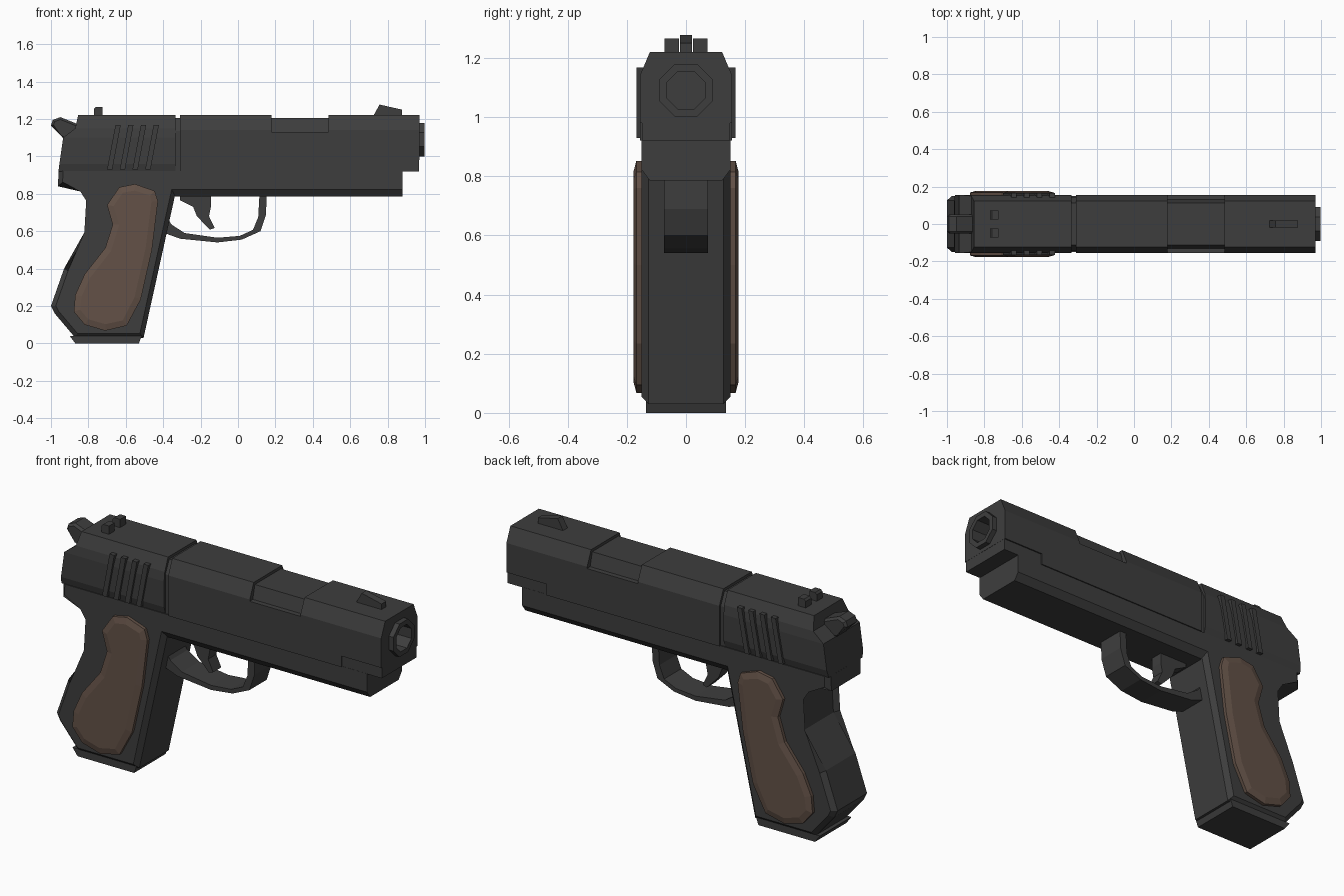
import bpy, bmesh, math
from mathutils import Matrix

cube = bpy.data.objects.get("Cube")
if cube:
    bpy.data.objects.remove(cube, do_unlink=True)


def material(name, rgb):
    m = bpy.data.materials.new(name)
    m.use_nodes = True
    m.diffuse_color = (*rgb, 1)
    bsdf = next(n for n in m.node_tree.nodes if n.type == 'BSDF_PRINCIPLED')
    bsdf.inputs["Base Color"].default_value = (*rgb, 1)
    bsdf.inputs["Roughness"].default_value = 0.7
    return m


STEEL = material("dark steel", (0.048, 0.048, 0.048))
WOOD = material("brown grip", (0.125, 0.083, 0.063))


def finish(name, bm, mat):
    bmesh.ops.recalc_face_normals(bm, faces=bm.faces)
    mesh = bpy.data.meshes.new(name)
    bm.to_mesh(mesh)
    bm.free()
    mesh.materials.append(mat)
    ob = bpy.data.objects.new(name, mesh)
    bpy.context.collection.objects.link(ob)
    return ob


def plate(name, outline, y0, y1, bevel=0, keep=lambda mid: True, mat=STEEL):
    """Side outline (x, z) extruded from y0 to y1, optionally chamfered round the rim."""
    bm = bmesh.new()
    a = [bm.verts.new((x, y0, z)) for x, z in outline]
    b = [bm.verts.new((x, y1, z)) for x, z in outline]
    sides = [bm.faces.new(a), bm.faces.new(b)]
    n = len(a)
    for i in range(n):
        j = (i + 1) % n
        bm.faces.new((a[i], a[j], b[j], b[i]))
    if bevel:
        rim = [e for f in sides for e in f.edges
               if keep((e.verts[0].co + e.verts[1].co) / 2)]
        bmesh.ops.bevel(bm, geom=rim, offset=bevel, segments=1, affect='EDGES')
    return finish(name, bm, mat)


def bar(name, half, x0, x1):
    """Symmetric section (y, z), listed upward, run from x0 to x1 (x0 may vary by level)."""
    bm = bmesh.new()
    rear = x0 if isinstance(x0, list) else [x0] * len(half)
    rows = [[bm.verts.new((x, s * y, z)) for x, s in ((r, -1), (r, 1), (x1, 1), (x1, -1))]
            for r, (y, z) in zip(rear, half)]
    for lo, hi in zip(rows, rows[1:]):
        for i in range(4):
            j = (i + 1) % 4
            bm.faces.new((lo[i], lo[j], hi[j], hi[i]))
    bm.faces.new(rows[0])
    bm.faces.new(rows[-1])
    return finish(name, bm, STEEL)


def tube(name, radius, x0, x1):
    bm = bmesh.new()
    bmesh.ops.create_cone(bm, cap_ends=True, segments=8, radius1=radius, radius2=radius,
                          depth=x1 - x0,
                          matrix=Matrix.Translation(((x0 + x1) / 2, 0, 1.09))
                          @ Matrix.Rotation(math.pi / 2, 4, 'Y')
                          @ Matrix.Rotation(math.pi / 8, 4, 'Z'))
    return finish(name, bm, STEEL)


# Slide: rear block, groove, middle, ejection port and nose
W = 0.156
BODY = [(W, 0.92), (W, 1.14), (0.122, 1.22)]
bar("slide_rear", [(0.145, 0.92), (W, 0.96), (W, 1.1), (0.15, 1.15), (0.122, 1.22)],
    [-0.96, -0.955, -0.935, -0.87, -0.855], -0.335)
bar("slide_groove", [(0.145, 0.92), (0.145, 1.135), (0.112, 1.205)], -0.34, -0.3)
bar("slide_middle", BODY, -0.31, 0.18)
bar("ejection_port", [(W, 0.92), (W, 1.13), (0.13, 1.131), (0.112, 1.205)], 0.18, 0.485)
bar("slide_front", BODY, 0.485, 0.73)
nose = bar("slide_nose", [(W, 0.98), (W, 1.14), (0.122, 1.22)], 0.73, 0.97)
bar("slide_nose_underside", [(0.149, 0.92), (0.149, 0.982)], 0.73, 0.969)

# Barrel with a hollow bore
muzzle = tube("muzzle", 0.097, 0.9, 0.997)
cutter = tube("bore_cutter", 0.07, 0.76, 1.1)
cutter.hide_render = True
for ob in (nose, muzzle):
    mod = ob.modifiers.new("bore", 'BOOLEAN')
    mod.operation = 'DIFFERENCE'
    mod.object = cutter
    bpy.context.view_layer.objects.active = ob
    bpy.ops.object.modifier_apply(modifier=mod.name)
bpy.data.objects.remove(cutter, do_unlink=True)

# Slanted grip ribs on both sides of the slide
for k in range(4):
    x = -0.655 + 0.068 * k
    for side, s in (("left", 1), ("right", -1)):
        plate(f"slide_rib_{side}_{k + 1}",
              [(x - 0.045, 0.93), (x - 0.017, 0.93), (x + 0.028, 1.168), (x, 1.168)],
              s * 0.125, s * 0.167)

# Sights
plate("front_sight", [(0.72, 1.21), (0.757, 1.277), (0.877, 1.25), (0.877, 1.21)], -0.02, 0.02)
for side, s in (("left", 1), ("right", -1)):
    plate(f"rear_sight_{side}",
          [(-0.77, 1.21), (-0.77, 1.255), (-0.76, 1.265), (-0.725, 1.265), (-0.725, 1.21)],
          s * 0.023, s * 0.072)

# Hammer
plate("hammer", [(-1, 1.165), (-0.99, 1.195), (-0.95, 1.21), (-0.85, 1.17), (-0.85, 1.09),
                 (-0.93, 1.09), (-0.945, 1.11)], -0.052, 0.052, 0.012)

# Frame: dust cover and handle
bar("frame_rail", [(0.122, 0.785), (0.15, 0.822), (0.15, 0.922)], -0.4, 0.88)
plate("handle", [(-0.96, 0.922), (-0.962, 0.84), (-0.83, 0.836), (-0.787, 0.77), (-0.798, 0.585),
                 (-0.93, 0.4), (-1, 0.2), (-0.98, 0.16), (-0.87, 0.03), (-0.505, 0.03),
                 (-0.335, 0.8), (-0.335, 0.922)], -0.15, 0.15, 0.024,
      lambda m: m.z < 0.9 and not m.x > -0.34)
plate("magazine_base", [(-0.9, 0.04), (-0.87, 0), (-0.53, 0), (-0.515, 0.04)], -0.135, 0.135)

# Trigger and guard
plate("trigger", [(-0.31, 0.8), (-0.31, 0.765), (-0.24, 0.73), (-0.22, 0.68), (-0.15, 0.608),
                  (-0.125, 0.617), (-0.155, 0.68), (-0.145, 0.73), (-0.145, 0.8)], -0.035, 0.035)
plate("trigger_guard",
      [(-0.42, 0.6), (-0.31, 0.56), (-0.11, 0.54), (0.02, 0.555), (0.12, 0.6), (0.15, 0.69),
       (0.153, 0.8), (0.115, 0.8), (0.108, 0.675), (0.08, 0.607), (0.01, 0.575), (-0.11, 0.565),
       (-0.285, 0.59), (-0.355, 0.635), (-0.39, 0.69)], -0.074, 0.074)

# Contoured grip panels
PANEL = [(-0.635, 0.835), (-0.55, 0.852), (-0.445, 0.815), (-0.428, 0.76), (-0.46, 0.5),
         (-0.52, 0.235), (-0.595, 0.095), (-0.71, 0.068), (-0.82, 0.1), (-0.878, 0.17),
         (-0.87, 0.26), (-0.82, 0.37), (-0.71, 0.51), (-0.67, 0.635), (-0.7, 0.74)]
for side, s in (("left", 1), ("right", -1)):
    panel = plate(f"grip_panel_{side}", PANEL, s * 0.14, s * 0.168, mat=WOOD)
    bm = bmesh.new()
    bm.from_mesh(panel.data)
    outer = max(bm.faces, key=lambda f: s * f.calc_center_median().y)
    bmesh.ops.inset_region(bm, faces=[outer], thickness=0.035)
    for v in outer.verts:
        v.co.y = s * 0.177
    bm.to_mesh(panel.data)
    bm.free()
